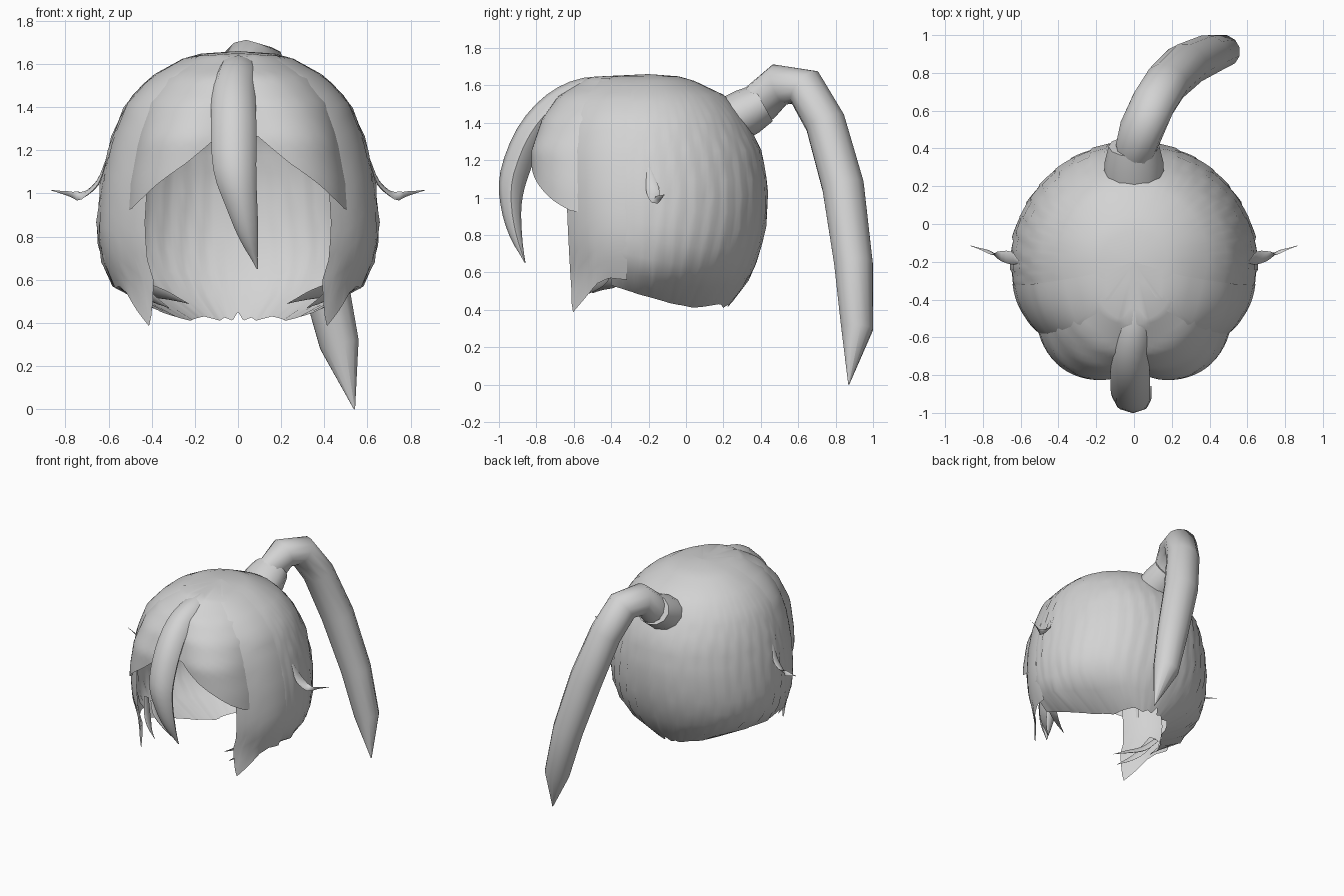
import bpy, bmesh, math
from mathutils import Vector

if "Cube" in bpy.data.objects:
    bpy.data.objects.remove(bpy.data.objects["Cube"])

hair = bpy.data.materials.new("hair_grey")
hair.use_nodes = True
GREY = (0.65, 0.65, 0.65, 1)
hair.diffuse_color = GREY
hair.node_tree.nodes["Principled BSDF"].inputs["Base Color"].default_value = GREY

CENTRE = Vector((0, -0.15, 1.0))
MID_Y = -0.2
TOP = 1.66
# Head profile: height, half width, back y, front y
ROWS = [(1.66, 0, -.2, -.2), (1.645, .22, .0, -.52), (1.54, .41, .22, -.68),
        (1.42, .52, .32, -.75), (1.25, .59, .405, -.78), (1.05, .637, .44, -.78),
        (.85, .655, .43, -.77), (.7, .64, .395, -.76), (.57, .58, .345, -.75),
        (.48, .42, .28, -.7), (.41, .27, .22, -.66)]
# The side curtains hang straight where the nape tucks in
SIDE_ROWS = ROWS[:9] + [(.38, .56, .3, -.78)]


def lerp_table(table, key):
    """Piecewise linear lookup, clamped at both ends."""
    table = sorted(table)
    if key <= table[0][0]:
        return table[0][1:]
    for lo, hi in zip(table, table[1:]):
        if key <= hi[0]:
            f = (key - lo[0]) / (hi[0] - lo[0])
            return [p + (q - p) * f for p, q in zip(lo[1:], hi[1:])]
    return table[-1][1:]


def head_point(rows, deg, z, grow):
    """Point on the head; 0 degrees is the back, 180 the front."""
    w, back, front = lerp_table(rows, z)
    a = math.radians(deg)
    depth = back - MID_Y if math.cos(a) > 0 else MID_Y - front
    return Vector((w * math.sin(a) * grow, MID_Y + depth * math.cos(a) * grow, z))


def finish(name, bm):
    bmesh.ops.remove_doubles(bm, verts=bm.verts, dist=.0005)
    bmesh.ops.recalc_face_normals(bm, faces=bm.faces)
    mesh = bpy.data.meshes.new(name)
    bm.to_mesh(mesh)
    bm.free()
    mesh.materials.append(hair)
    obj = bpy.data.objects.new(name, mesh)
    bpy.context.collection.objects.link(obj)
    bpy.ops.object.select_all(action='DESELECT')
    obj.select_set(True)
    bpy.context.view_layer.objects.active = obj
    bpy.ops.object.shade_smooth_by_angle(angle=math.radians(50))


def bridge(bm, rings, closed):
    n = len(rings[0])
    for r, s in zip(rings, rings[1:]):
        for i in range(n if closed else n - 1):
            j = (i + 1) % n
            bm.faces.new((r[i], r[j], s[j], s[i]))


def sheet(name, rows, start, end, hem, grow, cols, steps=18):
    """Part of the head surface, from the crown down to a shaped hem."""
    bm = bmesh.new()
    strips = []
    for c in range(cols + 1):
        deg = start + (end - start) * c / cols
        bottom = lerp_table(hem, abs(deg))[0]
        strip = []
        for r in range(steps + 1):
            z = TOP - (TOP - bottom) * (r / steps) ** 1.6
            strip.append(bm.verts.new(head_point(rows, deg, z, grow(abs(deg), z))))
        strips.append(strip)
    bridge(bm, strips, False)
    finish(name, bm)


def smooth_path(pts, steps):
    """Catmull-Rom resampling of (x, y, z, half width) points."""
    pts = [Vector(p) for p in pts]
    ext = [pts[0] * 2 - pts[1]] + pts + [pts[-1] * 2 - pts[-2]]
    out = []
    for a, b, c, d in zip(ext, ext[1:], ext[2:], ext[3:]):
        for k in range(steps):
            t = k / steps
            out.append((b * 2 + (c - a) * t + (a * 2 - b * 5 + c * 4 - d) * t * t
                        + (b * 3 - a - c * 3 + d) * t ** 3) / 2)
    return out + [pts[-1]]


def lock(name, pts, flat, steps=3, sides=8):
    """Tapered strand: elliptical section, its flat side facing off the head."""
    path = smooth_path(pts, steps)
    bm = bmesh.new()
    rings = []
    for i, p in enumerate(path):
        here = p.to_3d()
        tan = (path[min(i + 1, len(path) - 1)].to_3d()
               - path[max(i - 1, 0)].to_3d()).normalized()
        out = here - CENTRE
        out = (out - tan * out.dot(tan)).normalized()
        side = tan.cross(out)
        w = max(p[3], .003)
        ring = []
        for k in range(sides):
            a = math.tau * k / sides
            ring.append(bm.verts.new(here + side * math.cos(a) * w
                                     + out * math.sin(a) * w * flat))
        rings.append(ring)
    bridge(bm, rings, True)
    bm.faces.new(rings[0])
    bm.faces.new(rings[-1])
    finish(name, bm)


def both(name, pts, flat):
    for label, s in (("left", 1), ("right", -1)):
        lock(f"{label}_{name}", [(x * s, y, z, w) for x, y, z, w in pts], flat)


def layers(d, z):
    """Overlapping strand steps that sweep forward as they fall."""
    fade = min(1, max(0, (TOP - z) / .4)) * min(1, d / 12)
    return 1 + .018 * fade * (((d + 110 * z) / 19) % 1 - .5)


def curtain_swell(d, z):
    return 1.005 + .02 * math.sin(math.pi * (d - 102) / 37)


def fringe_bulge(d, z):
    low = min(1, max(0, (TOP - z) / .4))
    return 1 + .15 * low * math.sin(math.pi * min(180 - d, 52) / 52)


# Back and side shell with a scalloped nape
BACK_HEM = [(0, .45), (5, .41), (12, .425), (18, .41), (30, .43), (55, .41),
            (75, .435), (95, .48), (112, .53)]
sheet("back_shell", ROWS, -112, 112, BACK_HEM, layers, 112)

# Side curtains ending in a long point, and the parted fringe
SIDE_HEM = [(102, .56), (112, .57), (119, .54), (126, .46), (134, .38), (136, .46),
            (139, .6)]
FRINGE_HEM = [(128, .92), (134, .93), (142, .98), (150, 1.05), (160, 1.14),
              (172, 1.27), (180, 1.27)]
for label, s in (("left", 1), ("right", -1)):
    sheet(f"{label}_side_curtain", SIDE_ROWS, 102 * s, 139 * s, SIDE_HEM,
          curtain_swell, 20)
    sheet(f"{label}_fringe", ROWS, 128 * s, 180 * s, FRINGE_HEM, fringe_bulge, 18)

# Centre lock falling over the face
lock("centre_lock", [(0, -.3, 1.605, .05), (0, -.53, 1.575, .09), (-.02, -.7, 1.49, .1),
                     (-.02, -.835, 1.33, .105), (-.015, -.92, 1.12, .1),
                     (.015, -.935, .96, .075), (.05, -.91, .8, .045), (.09, -.86, .65, 0)],
     .75)

# Small points curling inside the curtains
both("middle_tip", [(.51, -.4, .68, .04), (.46, -.46, .58, .05),
                    (.4, -.52, .52, .035), (.32, -.57, .47, 0)], .2)
both("inner_tip", [(.49, -.34, .63, .04), (.42, -.4, .56, .05),
                   (.33, -.46, .53, .035), (.23, -.5, .49, 0)], .2)

# Flicked spikes at the ears
both("ear_spike", [(.61, -.2, 1.16, .008), (.65, -.18, 1.05, .035), (.725, -.165, .99, .025),
                   (.79, -.14, 1.0, .013), (.865, -.115, 1.015, 0)], .25)

# Tie and ponytail
lock("hair_tie", [(0, .24, 1.41, .16), (0, .33, 1.46, .155), (0, .41, 1.505, .135)],
     .82, 1, 12)
lock("ponytail", [(0, .3, 1.44, .12), (.01, .4, 1.51, .115), (.04, .5, 1.605, .12),
                  (.1, .635, 1.59, .12), (.17, .745, 1.4, .12), (.27, .84, 1.06, .125),
                  (.39, .895, .65, .115), (.47, .915, .3, .095), (.54, .87, 0, 0)],
     .92, 1, 12)
